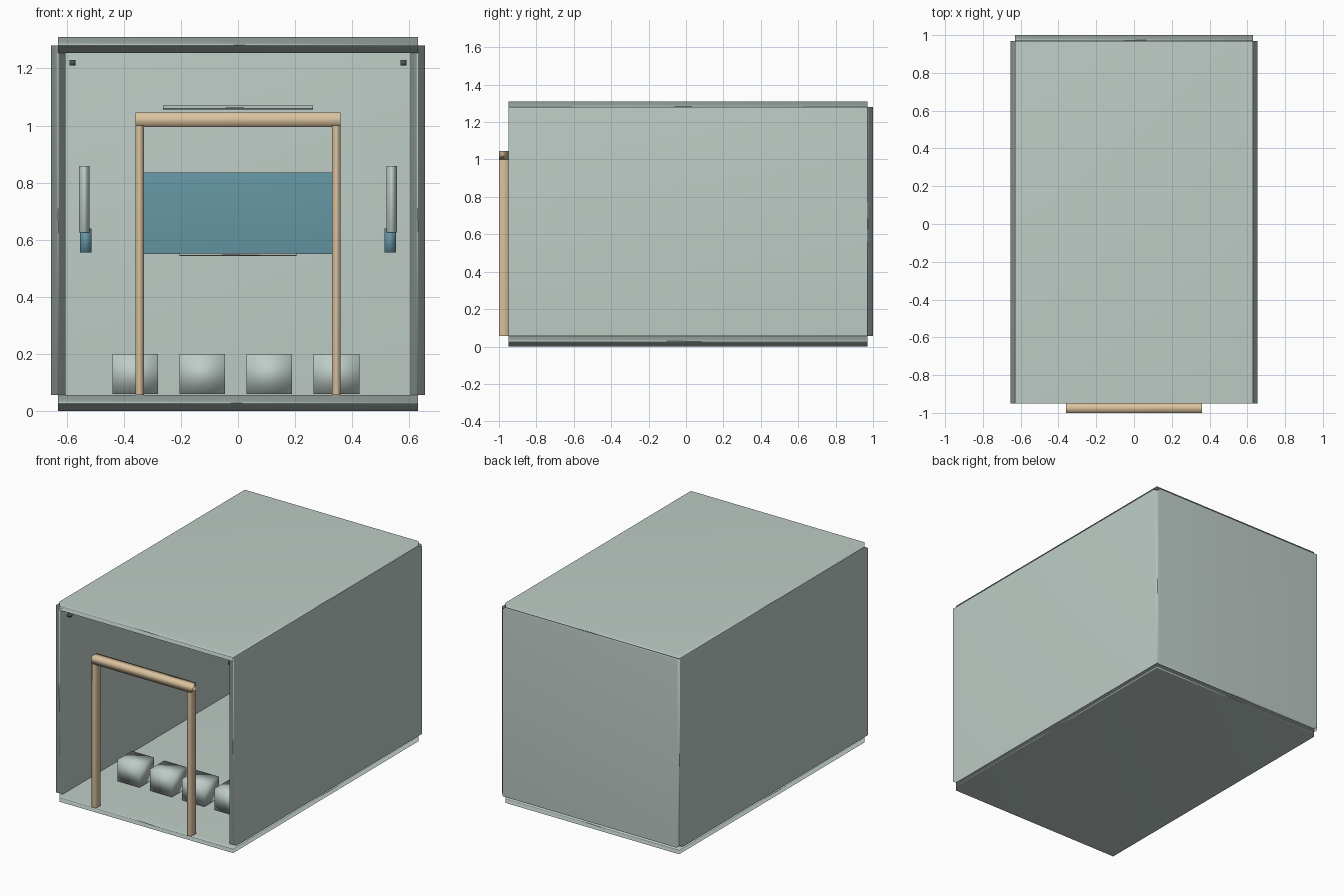
import bpy
import bmesh

default = bpy.data.objects.get("Cube")
if default:
    bpy.data.objects.remove(default, do_unlink=True)


def make_material(name, rgb):
    mat = bpy.data.materials.new(name)
    mat.use_nodes = True
    color = (*rgb, 1.0)
    mat.diffuse_color = color
    mat.node_tree.nodes["Principled BSDF"].inputs["Base Color"].default_value = color
    return mat


panel = make_material("pale grey green", (0.52, 0.61, 0.57))
wood = make_material("light wood", (0.70, 0.54, 0.34))
glass = make_material("muted blue", (0.13, 0.31, 0.37))
charcoal = make_material("charcoal", (0.08, 0.09, 0.09))


def box(name, xs, ys, zs, mat):
    """Box between two limits per axis, softly shaded by face area."""
    bm = bmesh.new()
    bmesh.ops.create_cube(bm, size=1)
    for v in bm.verts:
        v.co = [lim[1] if c > 0 else lim[0] for c, lim in zip(v.co, (xs, ys, zs))]
    for f in bm.faces:
        f.smooth = True
    mesh = bpy.data.meshes.new(name)
    bm.to_mesh(mesh)
    bm.free()
    mesh.materials.append(mat)
    obj = bpy.data.objects.new(name, mesh)
    bpy.context.collection.objects.link(obj)
    normals = obj.modifiers.new("area_normals", "WEIGHTED_NORMAL")
    normals.mode = "FACE_AREA"
    normals.weight = 50
    return obj


def pair(name, xs, ys, zs, mat):
    """The same box on both sides."""
    box("left_" + name, xs, ys, zs, mat)
    box("right_" + name, (-xs[1], -xs[0]), ys, zs, mat)


# Room shell, open at the front
half, front, back = 0.63, -0.95, 0.97
floor_top, wall_top = 0.055, 1.28
box("floor", (-half, half), (front, back), (0, floor_top), panel)
box("ceiling", (-half, half), (front, back), (1.255, 1.31), panel)
pair("wall", (0.605, 0.655), (front, back), (floor_top, wall_top), panel)
box("back_wall", (-half, half), (0.945, 1.0), (floor_top, wall_top), panel)

# Wooden door frame
pair("door_post", (0.33, 0.36), (-1.0, front), (floor_top, 1.0), wood)
box("door_lintel", (-0.36, 0.36), (-1.0, front), (0.995, 1.045), wood)

# Row of four seats
for i in range(4):
    x = -0.44 + 0.235 * i
    box(f"seat_{i + 1}", (x, x + 0.16), (-0.62, -0.47), (0.06, 0.2), panel)

# Screen, light strip and shelf on the back wall
box("screen", (-0.345, 0.345), (0.925, 0.95), (0.55, 0.835), glass)
box("light_strip", (-0.262, 0.262), (0.9, 0.95), (1.056, 1.07), panel)
box("shelf", (-0.205, 0.205), (0.88, 0.95), (0.542, 0.553), panel)

# Wall fittings beside the screen
pair("speaker", (0.52, 0.557), (0.87, 0.95), (0.625, 0.858), panel)
pair("speaker_base", (0.513, 0.554), (0.89, 0.95), (0.555, 0.64), glass)

# Small sensors under the ceiling
pair("sensor", (0.57, 0.59), (-0.92, -0.9), (1.21, 1.23), charcoal)
